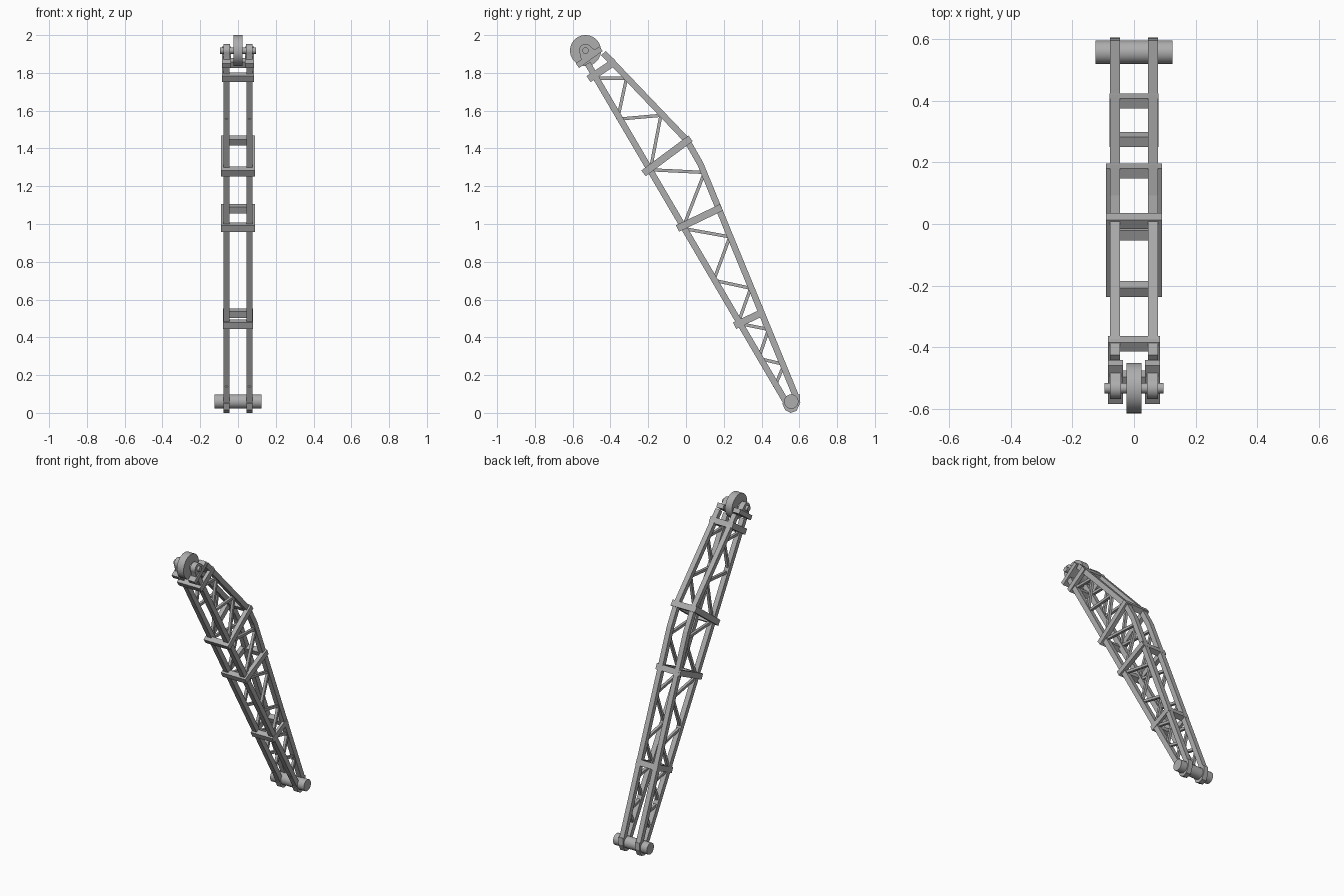
import bpy, bmesh, math
from mathutils import Vector

cube = bpy.data.objects.get("Cube")
if cube:
    bpy.data.objects.remove(cube, do_unlink=True)

steel = bpy.data.materials.new("plain grey steel")
steel.use_nodes = True
GREY = (0.42, 0.42, 0.42, 1)
steel.diffuse_color = GREY
steel.node_tree.nodes["Principled BSDF"].inputs["Base Color"].default_value = GREY


def prism(bm, outline, x0, x1):
    """Extrude a (y, z) outline from x0 to x1."""
    face = bm.faces.new([bm.verts.new((x0, y, z)) for y, z in outline])
    moved = bmesh.ops.extrude_face_region(bm, geom=[face])["geom"]
    bmesh.ops.translate(bm, vec=(x1 - x0, 0, 0),
                        verts=[v for v in moved if isinstance(v, bmesh.types.BMVert)])


def ribbon(path, width):
    """Outline of a mitred strip that follows a (y, z) path."""
    pts = [Vector(p) for p in path]
    dirs = [(b - a).normalized() for a, b in zip(pts, pts[1:])]
    near, far = [], []
    for i, p in enumerate(pts):
        d0, d1 = dirs[max(i - 1, 0)], dirs[min(i, len(dirs) - 1)]
        t = (d0 + d1).normalized()
        side = Vector((-t.y, t.x)) * width / 2 / t.dot(d0)
        near.append(p + side)
        far.append(p - side)
    return near + far[::-1]


def circle(y, z, r, n):
    return [(y + r * math.cos(math.tau * i / n), z + r * math.sin(math.tau * i / n))
            for i in range(n)]


def finish(name, bm, mirror=False, smooth=False):
    bmesh.ops.recalc_face_normals(bm, faces=bm.faces)
    mesh = bpy.data.meshes.new(name)
    bm.to_mesh(mesh)
    bm.free()
    mesh.materials.append(steel)
    ob = bpy.data.objects.new(name, mesh)
    bpy.context.collection.objects.link(ob)
    if mirror:
        ob.modifiers.new("both sides", "MIRROR")
    if smooth:
        bpy.ops.object.select_all(action="DESELECT")
        ob.select_set(True)
        bpy.context.view_layer.objects.active = ob
        bpy.ops.object.shade_smooth_by_angle(angle=math.radians(35))
    return ob


def part(name, outline, x0, x1, **options):
    bm = bmesh.new()
    prism(bm, outline, x0, x1)
    return finish(name, bm, **options)


IN, OUT = 0.045, 0.078

# Main chords, mirrored to both sides
part("lower_chords", ribbon([(-0.521, 1.85), (0.537, 0.045)], 0.033), IN, OUT, mirror=True)
part("upper_chords", ribbon([(0.585, 0.08), (0.077, 1.316), (0.005, 1.443), (-0.437, 1.905)],
                            0.033), IN, OUT, mirror=True)

# Foot plates and hinge pin
foot = [(0.51, 0.05), (0.525, 0.015), (0.553, 0), (0.585, 0.01), (0.605, 0.055),
        (0.602, 0.1), (0.572, 0.09), (0.535, 0.065)]
part("foot_plates", foot, IN, OUT, mirror=True)
part("hinge_pin", circle(0.557, 0.06, 0.038, 32), -0.125, 0.125, smooth=True)

# Rectangular frames around all four chords
frames = [("top", (-0.516, 1.767), (-0.373, 1.862), 0.085),
          ("upper_middle", (-0.225, 1.268), (0.024, 1.453), 0.09),
          ("lower_middle", (-0.045, 0.976), (0.188, 1.088), 0.09),
          ("bottom", (0.257, 0.462), (0.415, 0.536), 0.08)]
for name, a, b, w in frames:
    a, b = Vector(a), Vector(b)
    step = (b - a).normalized() * 0.036
    bm = bmesh.new()
    for x0, x1 in ((-w, -0.062), (0.062, w)):
        prism(bm, ribbon([a, b], 0.038), x0, x1)
    for p, q in ((a, a + step), (b - step, b)):
        prism(bm, ribbon([p, q], 0.038), -w, w)
    finish(name + "_frame", bm)

# Zigzag lattice bars between the chords
lattice = [
    [(-0.49, 1.772), (-0.315, 1.772), (-0.362, 1.555), (-0.133, 1.575), (-0.188, 1.29)],
    [(-0.188, 1.287), (0.098, 1.273), (-0.008, 1.0)],
    [(-0.013, 0.976), (0.232, 0.932), (0.147, 0.702), (0.342, 0.66), (0.278, 0.48)],
    [(0.288, 0.472), (0.437, 0.442), (0.384, 0.288), (0.52, 0.257), (0.468, 0.135)]]
bm = bmesh.new()
for run in lattice:
    for p, q in zip(run, run[1:]):
        prism(bm, ribbon([p, q], 0.017), 0.052, 0.07)
finish("lattice_bars", bm, mirror=True)

# Head: end plates, rounded lugs, axle and pulley wheel
HY, HZ = -0.532, 1.918
low, high = Vector((-0.575, 1.838)), Vector((-0.45, 1.928))
part("head_plates", ribbon([low, high], 0.03), 0.036, 0.085, mirror=True)
along = (high - low).normalized()
up = Vector((-along.y, along.x))
arc = [Vector((HY, HZ)) + 0.035 * (along * math.cos(t) + up * math.sin(t))
       for t in (math.pi * i / 12 for i in range(13))]
middle = (low + high) / 2
part("head_lugs", arc + [middle - along * 0.05, middle + along * 0.05], 0.042, OUT,
     mirror=True, smooth=True)
part("pulley_axle", circle(HY, HZ, 0.017, 20), -0.095, 0.095, smooth=True)
part("pulley_wheel", circle(HY, HZ, 0.082, 40), -0.025, 0.025, smooth=True)
